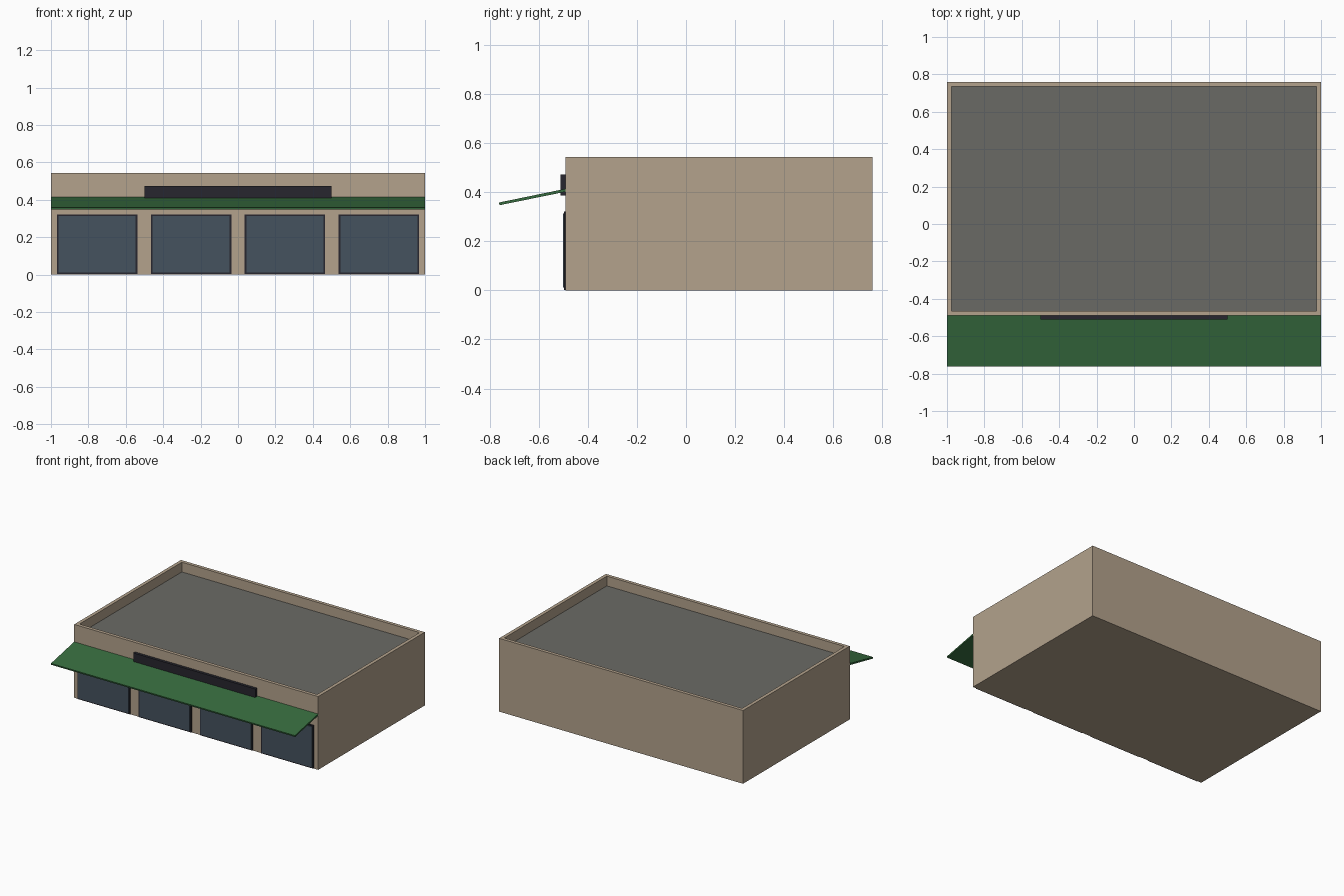
import bpy, bmesh, math

if "Cube" in bpy.data.objects:
    bpy.data.objects.remove(bpy.data.objects["Cube"])


def srgb(r, g, b):
    return tuple(((c / 255 + 0.055) / 1.055) ** 2.4 for c in (r, g, b)) + (1.0,)


def material(name, *rgb):
    m = bpy.data.materials.new(name)
    m.diffuse_color = srgb(*rgb)
    m.use_nodes = True
    m.node_tree.nodes["Principled BSDF"].inputs["Base Color"].default_value = m.diffuse_color
    return m


WALL = material("tan wall", 179, 162, 140)
ROOF = material("grey roof", 106, 106, 101)
GREEN = material("awning green", 54, 107, 62)
GLASS = material("blue grey glass", 69, 82, 95)
DARK = material("dark trim", 39, 38, 46)


def finish(name, bm, mats):
    bmesh.ops.recalc_face_normals(bm, faces=bm.faces[:])
    me = bpy.data.meshes.new(name)
    bm.to_mesh(me)
    bm.free()
    for m in mats:
        me.materials.append(m)
    ob = bpy.data.objects.new(name, me)
    bpy.context.collection.objects.link(ob)
    return ob


def box(name, x, y, z, mat):
    bm = bmesh.new()
    bmesh.ops.create_cube(bm, size=1)
    for v in bm.verts:
        v.co = [lo + (c + 0.5) * (hi - lo) for c, (lo, hi) in zip(v.co, (x, y, z))]
    return finish(name, bm, [mat])


# Building shell: box whose top is inset for the parapet and sunk for the roof
FRONT, BACK, TOP, RIM, SINK = -0.49, 0.76, 0.543, 0.036, 0.072
bm = bmesh.new()
bmesh.ops.create_cube(bm, size=1)
for v in bm.verts:
    v.co = (v.co.x * 2, FRONT + (v.co.y + 0.5) * (BACK - FRONT), (v.co.z + 0.5) * TOP)
bm.normal_update()
top = max(bm.faces, key=lambda f: f.calc_center_median().z)
bmesh.ops.inset_individual(bm, faces=[top], thickness=RIM)
roof = bmesh.ops.extrude_discrete_faces(bm, faces=[top])["faces"][0]
for v in roof.verts:
    v.co.z -= SINK
roof.material_index = 1
finish("building_shell", bm, [WALL, ROOF])

# Sloped awning: slanted profile extruded across the front
bm = bmesh.new()
profile = [(-0.76, 0.347), (-0.49, 0.402), (-0.49, 0.414), (-0.762, 0.358)]
face = bm.faces.new([bm.verts.new((-1, y, z)) for y, z in profile])
side = bmesh.ops.extrude_face_region(bm, geom=[face])["geom"]
bmesh.ops.translate(bm, vec=(2, 0, 0),
                    verts=[g for g in side if isinstance(g, bmesh.types.BMVert)])
finish("awning", bm, [GREEN])

# Sign board above the awning
box("sign_board", (-0.5, 0.5), (-0.511, -0.489), (0.387, 0.473), DARK)

# Four shop windows: dark frame plate with a glass plate in front
for i in range(4):
    cx = -0.753 + i * 0.502
    box(f"window_frame_{i + 1}", (cx - 0.215, cx + 0.215), (-0.497, -0.489), (0.002, 0.322), DARK)
    box(f"window_glass_{i + 1}", (cx - 0.206, cx + 0.206), (-0.502, -0.496), (0.011, 0.313), GLASS)
